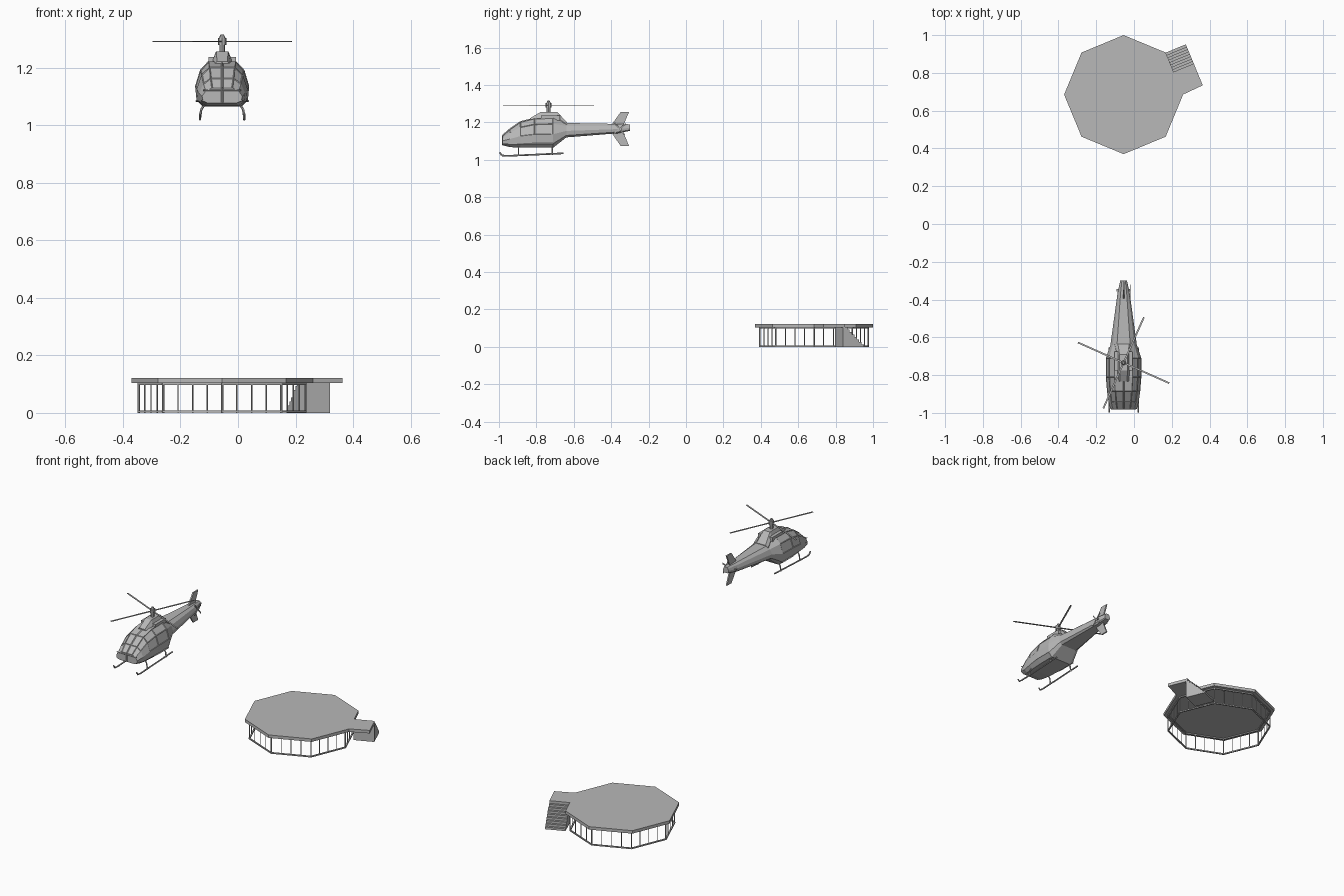
import bpy, bmesh, math
from mathutils import Vector, Matrix

if "Cube" in bpy.data.objects:
    bpy.data.objects.remove(bpy.data.objects["Cube"])

grey = bpy.data.materials.new("plain_grey")
grey.use_nodes = True
grey.diffuse_color = (0.48, 0.48, 0.48, 1)
grey.node_tree.nodes["Principled BSDF"].inputs["Base Color"].default_value = (0.48, 0.48, 0.48, 1)

CX = -0.055                      # centre line shared by pad and aircraft
PAD = Vector((CX, 0.685, 0))


def finish(name, bm):
    bmesh.ops.recalc_face_normals(bm, faces=bm.faces)
    mesh = bpy.data.meshes.new(name)
    bm.to_mesh(mesh)
    bm.free()
    mesh.materials.append(grey)
    obj = bpy.data.objects.new(name, mesh)
    bpy.context.collection.objects.link(obj)
    return obj


def prism(bm, points, offset):
    """Extrude a flat outline along an offset vector."""
    face = bm.faces.new([bm.verts.new(p) for p in points])
    moved = bmesh.ops.extrude_face_region(bm, geom=[face])["geom"]
    # keep the starting cap so the solid stays closed
    bmesh.ops.translate(bm, vec=offset, verts=[v for v in moved if isinstance(v, bmesh.types.BMVert)])
    if not face.is_valid:
        return
    

def box(bm, center, size, rot=None):
    m = Matrix.Translation(center) @ (rot or Matrix()) @ Matrix.Diagonal((*size, 1))
    bmesh.ops.create_cube(bm, size=1, matrix=m)


def rod(bm, a, b, r, sides=6, r2=None):
    a, b = Vector(a), Vector(b)
    d = b - a
    m = Matrix.Translation((a + b) / 2) @ d.to_track_quat("Z", "Y").to_matrix().to_4x4()
    bmesh.ops.create_cone(bm, cap_ends=True, segments=sides, radius1=r,
                          radius2=r if r2 is None else r2, depth=d.length, matrix=m)


def loft(bm, profile, stations):
    """Join mirrored cross-sections given as (y, bottom, top, half width)."""
    full = profile + [(-w, h) for w, h in reversed(profile)]
    rings = [[bm.verts.new((CX + w * half, y, lo + h * (hi - lo))) for w, h in full]
             for y, lo, hi, half in stations]
    n = len(full)
    for a, b in zip(rings, rings[1:]):
        for i in range(n):
            bm.faces.new((a[i], a[(i + 1) % n], b[(i + 1) % n], b[i]))
    bm.faces.new(rings[0])
    bm.faces.new(rings[-1])


def ring_point(r, k, z):
    a = k * math.pi / 4
    return PAD + Vector((r * math.cos(a), r * math.sin(a), z))


# ---- Landing pad deck
bm = bmesh.new()
prism(bm, [ring_point(0.315, k, 0.104) for k in range(8)], Vector((0, 0, 0.018)))
finish("pad_deck", bm)

# ---- Posts and base rail below the deck
bm = bmesh.new()
for k in range(8):
    a, b = ring_point(0.29, k, 0), ring_point(0.29, k + 1, 0)
    for rail_z in (0.004, 0.101):
        mid = (a + b) / 2 + Vector((0, 0, rail_z))
        turn = Matrix.Rotation(math.atan2(b.y - a.y, b.x - a.x), 4, "Z")
        box(bm, mid, ((b - a).length, 0.008, 0.007), turn)
    for s in range(4):
        p = a.lerp(b, s / 4)
        rod(bm, p, p + Vector((0, 0, 0.105)), 0.004 if s == 0 else 0.0025, 4)
finish("pad_posts", bm)

# ---- Side landing and stairs, along one octagon edge
out = Vector((math.cos(math.pi / 8), math.sin(math.pi / 8), 0))
along = Vector((-out.y, out.x, 0))
edge_mid = PAD + out * 0.315 * math.cos(math.pi / 8)


def stair_point(o, t, z):
    return edge_mid + out * o + along * t + Vector((0, 0, z))


bm = bmesh.new()
prism(bm, [stair_point(o, t, 0.104) for o, t in
           ((0, -0.12), (0.115, -0.115), (0.115, 0.01), (0, 0.01))], Vector((0, 0, 0.018)))
finish("stair_landing", bm)

bm = bmesh.new()
STEPS = 8
outline = [(0, 0), (0, 0.106)]
for i in range(STEPS):
    t = 0.01 + 0.11 * (i + 1) / STEPS
    outline += [(t, 0.106 * (1 - i / STEPS)), (t, 0.106 * (1 - (i + 1) / STEPS))]
prism(bm, [stair_point(0, t, z) for t, z in outline], out * 0.115)
finish("stairs", bm)

# ---- Helicopter fuselage and tail boom, with recessed cabin windows
bm = bmesh.new()
section = [(0.72, 0), (0.95, 0.14), (1, 0.45), (0.82, 0.8), (0.5, 1)]
loft(bm, section, [
    (-0.98, 1.078, 1.13, 0.07), (-0.94, 1.068, 1.165, 0.08),
    (-0.885, 1.065, 1.203, 0.088), (-0.81, 1.065, 1.222, 0.094),
    (-0.71, 1.065, 1.225, 0.094), (-0.64, 1.12, 1.197, 0.07),
    (-0.365, 1.142, 1.192, 0.032), (-0.30, 1.155, 1.19, 0.018)])
bm.normal_update()
bmesh.ops.recalc_face_normals(bm, faces=bm.faces)
panes = [f for f in bm.faces if f.calc_center_median().y < -0.75
         and f.calc_center_median().z > 1.14 and f.normal.z < 0.95]
bmesh.ops.inset_individual(bm, faces=panes, thickness=0.004, depth=-0.002)
finish("fuselage", bm)

# ---- Windscreen centre bar, cross bar and lower sill
bm = bmesh.new()
bar = [(-0.98, 1.13), (-0.94, 1.165), (-0.885, 1.203), (-0.81, 1.222)]
for (y0, z0), (y1, z1) in zip(bar, bar[1:]):
    rod(bm, (CX, y0, z0), (CX, y1, z1), 0.004, 4)
rod(bm, (CX, -0.98, 1.08), (CX, -0.98, 1.13), 0.004, 4)
for s in (-1, 1):
    rod(bm, (CX + s * 0.066, -0.978, 1.086), (CX + s * 0.09, -0.81, 1.085), 0.004, 4)
    rod(bm, (CX + s * 0.09, -0.81, 1.085), (CX + s * 0.09, -0.71, 1.085), 0.004, 4)
rod(bm, (CX - 0.066, -0.98, 1.122), (CX + 0.066, -0.98, 1.122), 0.003, 4)
finish("window_frames", bm)

# ---- Engine cowling with side intakes
bm = bmesh.new()
loft(bm, [(1, 0), (0.95, 0.45), (0.6, 1)], [
    (-0.835, 1.205, 1.222, 0.03), (-0.775, 1.205, 1.257, 0.034),
    (-0.69, 1.2, 1.257, 0.036), (-0.635, 1.18, 1.2, 0.05)])
for s in (-1, 1):
    box(bm, (CX + s * 0.038, -0.725, 1.224), (0.02, 0.1, 0.026))
finish("engine_cowling", bm)

# ---- Rotor mast and hub
HUB = Vector((CX, -0.735, 1.292))
bm = bmesh.new()
rod(bm, HUB - Vector((0, 0, 0.05)), HUB + Vector((0, 0, 0.005)), 0.01, 8)
rod(bm, HUB - Vector((0, 0, 0.012)), HUB + Vector((0, 0, 0.012)), 0.015, 8)
rod(bm, HUB + Vector((0, 0, 0.012)), HUB + Vector((0, 0, 0.024)), 0.011, 8, 0.006)
finish("rotor_hub", bm)

# ---- Four main blades
bm = bmesh.new()
for k in range(4):
    turn = Matrix.Rotation(math.radians(66 + 90 * k), 4, "Z")
    box(bm, HUB + turn @ Vector((0.132, 0, 0)), (0.264, 0.009, 0.003), turn)
finish("rotor_blades", bm)

# ---- Tail fins, stabiliser and tail rotor
bm = bmesh.new()
for tip, root in ((1.255, 1.185), (1.075, 1.148)):
    prism(bm, [Vector((CX - 0.004, y, z)) for y, z in
               ((-0.4, root), (-0.35, tip), (-0.305, tip), (-0.335, root))],
          Vector((0.008, 0, 0)))
finish("tail_fins", bm)

bm = bmesh.new()
box(bm, (CX, -0.35, 1.166), (0.075, 0.014, 0.006))
for k in range(2):
    turn = Matrix.Rotation(math.radians(40 + 90 * k), 4, "X")
    box(bm, (CX + 0.036, -0.355, 1.166), (0.003, 0.085, 0.007), turn)
finish("tail_rotor", bm)

# ---- Landing skids with struts
bm = bmesh.new()
for s in (-1, 1):
    x = CX + s * 0.077
    path = [(-0.996, 1.04), (-0.985, 1.024), (-0.96, 1.021), (-0.655, 1.035)]
    for (y0, z0), (y1, z1) in zip(path, path[1:]):
        rod(bm, (x, y0, z0), (x, y1, z1), 0.0045)
    for y in (-0.895, -0.715):
        rod(bm, (CX + s * 0.06, y, 1.075), (x - s * 0.004, y, 1.055), 0.004)
        rod(bm, (x - s * 0.004, y, 1.055), (x, y, 1.026), 0.004)
finish("landing_skids", bm)
